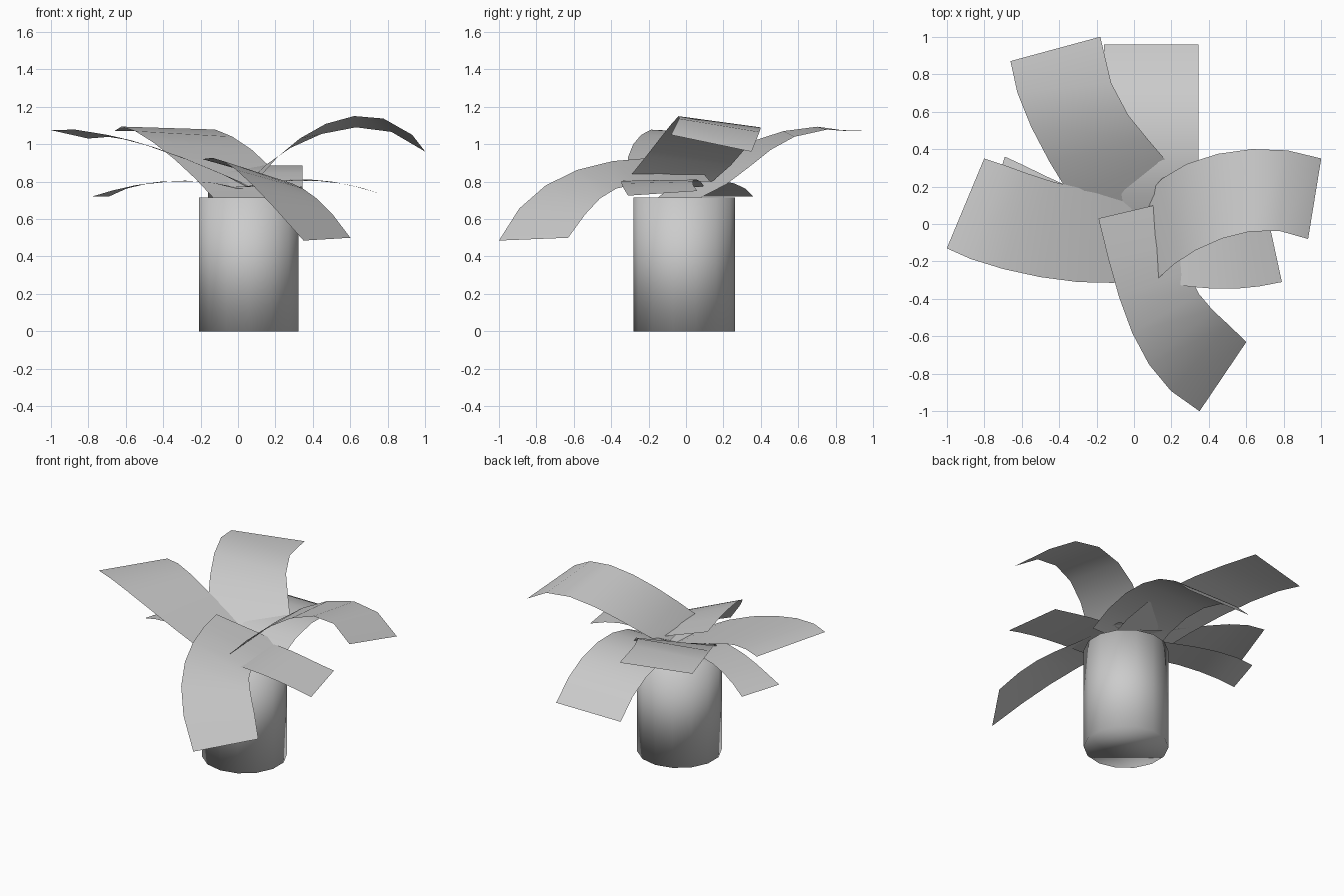
import bpy
import bmesh
from mathutils import Vector

cube = bpy.data.objects.get("Cube")
if cube:
    bpy.data.objects.remove(cube, do_unlink=True)

ROWS = 6  # segments along each leaf

grey = bpy.data.materials.new("plain_grey")
grey.use_nodes = True
grey.diffuse_color = (0.6, 0.6, 0.6, 1)
shader = next(n for n in grey.node_tree.nodes if n.type == 'BSDF_PRINCIPLED')
shader.inputs["Base Color"].default_value = grey.diffuse_color


def finish(name, bm):
    """Turn a bmesh into a smooth shaded object."""
    for face in bm.faces:
        face.smooth = True
    mesh = bpy.data.meshes.new(name)
    bm.to_mesh(mesh)
    bm.free()
    mesh.materials.append(grey)
    obj = bpy.data.objects.new(name, mesh)
    bpy.context.collection.objects.link(obj)
    return obj


def along(points, t):
    """Point at t on the smooth curve passing through evenly timed points."""
    last = len(points) - 1
    total = Vector((0, 0, 0))
    for i, point in enumerate(points):
        weight = 1.0
        for j in range(last + 1):
            if j != i:
                weight *= (t * last - j) / (i - j)
        total += Vector(point) * weight
    return total


def leaf(name, edge_a, edge_b):
    """Broad curved strip lofted between two edges, base to tip.
    Edge a lies clockwise of edge b seen from above."""
    bm = bmesh.new()
    rows = []
    for i in range(ROWS + 1):
        t = i / ROWS
        rows.append([bm.verts.new(along(edge, t)) for edge in (edge_a, edge_b)])
    for (a, b), (c, d) in zip(rows, rows[1:]):
        bm.faces.new((a, c, d, b))
    return finish(name, bm)


# Pot: a plain smooth cylinder
bm = bmesh.new()
bmesh.ops.create_cone(bm, cap_ends=True, segments=14, radius1=0.272,
                      radius2=0.272, depth=0.715)
pot = finish("pot", bm)
pot.location = (0.058, -0.01, 0.3575)

# Tall leaves
leaf("front_leaf",
     [(-.19, .03, .92), (-.08, -.39, .91), (.08, -.75, .78), (.35, -1, .485)],
     [(.235, .13, .8), (.29, -.26, .79), (.42, -.46, .71), (.6, -.63, .5)])
leaf("left_upper_leaf",
     [(.13, -.29, .84), (.33, -.14, 1.03), (.62, -.04, 1.15), (.93, -.08, 1.05)],
     [(.06, .14, .8), (.28, .32, .98), (.63, .4, 1.09), (1, .35, .96)])
leaf("back_upper_leaf",
     [(.25, .05, .7), (.17, .34, .88), (-.03, .58, 1.04), (-.18, 1, 1.07)],
     [(-.12, -.17, .7), (-.34, .15, .92), (-.55, .52, 1.07), (-.66, .87, 1.07)])
leaf("right_upper_leaf",
     [(.08, .18, .77), (-.28, .19, .92), (-.57, .27, 1.02), (-.8, .35, 1.03)],
     [(.05, -.29, .77), (-.3, -.31, .93), (-.7, -.24, 1.05), (-1, -.13, 1.075)])

# Low leaves
leaf("right_lower_leaf",
     [(.05, .1, .76), (-.22, .15, .8), (-.48, .26, .79), (-.69, .36, .72)],
     [(0, -.15, .76), (-.28, -.09, .805), (-.55, 0, .78), (-.78, .07, .72)])
leaf("left_lower_leaf",
     [(.02, -.28, .77), (.3, -.335, .805), (.55, -.345, .79), (.79, -.31, .725)],
     [(.05, .1, .77), (.28, .06, .81), (.5, .035, .8), (.71, .06, .75)])
back_profile = [(0, .77), (.33, .885), (.67, .84), (.96, .63)]
leaf("back_lower_leaf",
     [(.345, y, z) for y, z in back_profile],
     [(-.16, y, z) for y, z in back_profile])
